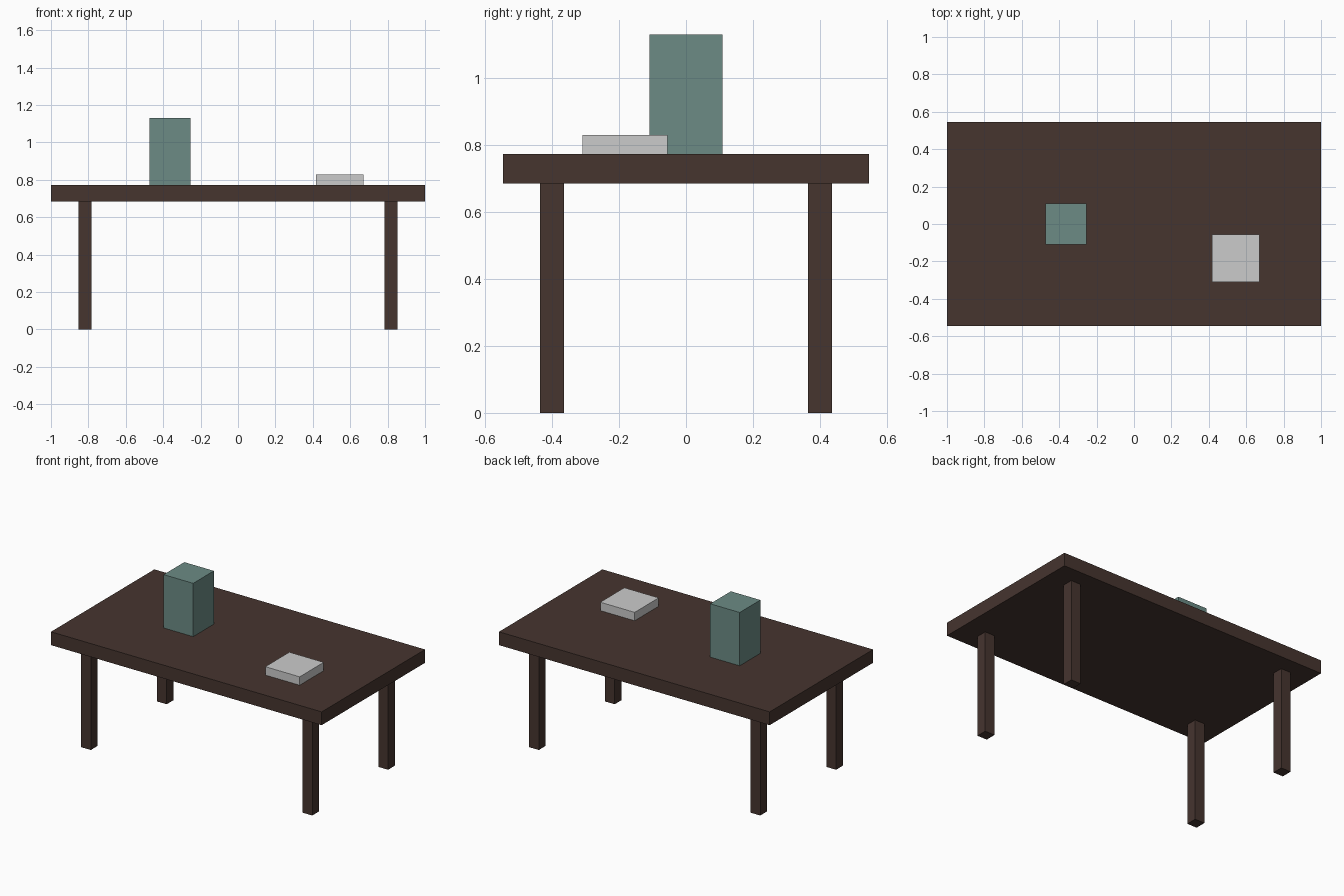
import bpy

if "Cube" in bpy.data.objects:
    bpy.data.objects.remove(bpy.data.objects["Cube"])


def material(name, rgb):
    mat = bpy.data.materials.new(name)
    mat.diffuse_color = (*rgb, 1)
    mat.use_nodes = True
    mat.node_tree.nodes["Principled BSDF"].inputs["Base Color"].default_value = mat.diffuse_color
    return mat


def box(name, x, y, z0, z1, sx, sy, mat=None):
    """Box centred on x, y and spanning z0 to z1."""
    bpy.ops.mesh.primitive_cube_add(size=1, location=(x, y, (z0 + z1) / 2))
    obj = bpy.context.object
    obj.name = name
    obj.scale = (sx, sy, z1 - z0)
    bpy.ops.object.transform_apply(location=False, rotation=False, scale=True)
    if mat:
        obj.data.materials.append(mat)
    return obj


wood = material("dark_wood", (0.061, 0.035, 0.028))
teal = material("teal", (0.15, 0.26, 0.235))

UNDERSIDE, TOP = 0.684, 0.773

# Table top
box("table_top", 0, 0, UNDERSIDE, TOP, 2.0, 1.091, wood)

# Four legs, inset from the corners
for side, x in (("left", -0.818), ("right", 0.818)):
    for end, y in (("front", -0.4), ("back", 0.4)):
        box(f"{end}_{side}_leg", x, y, 0, UNDERSIDE, 0.072, 0.072, wood)

# Items standing on the table
box("tall_container", -0.364, 0, TOP, 1.129, 0.218, 0.218, teal)
box("flat_box", 0.545, -0.182, TOP, 0.829, 0.254, 0.254)
